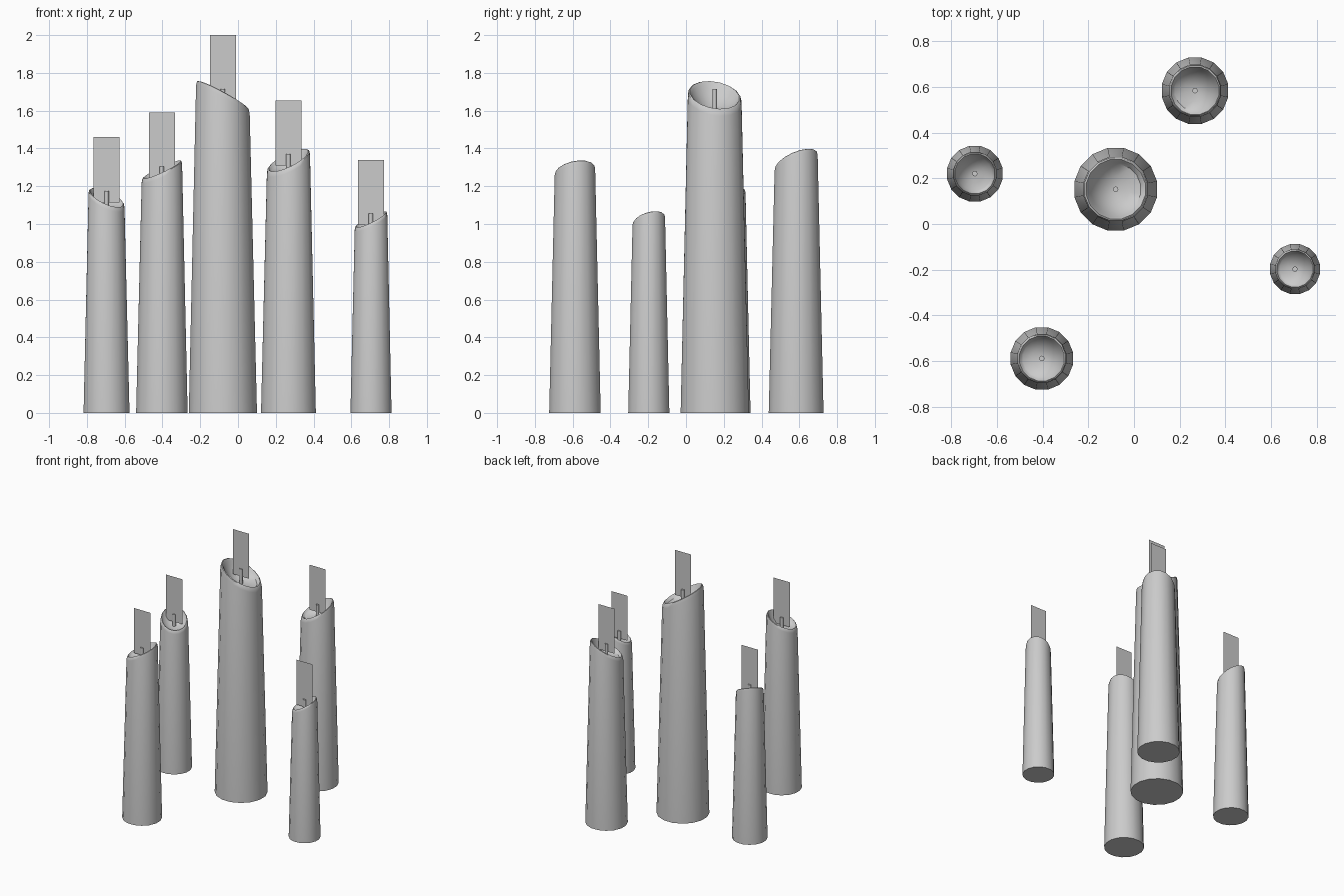
import bpy, bmesh, math

if "Cube" in bpy.data.objects:
    bpy.data.objects.remove(bpy.data.objects["Cube"])

SIDES = 16


def finish(name, bm, smooth=True):
    bmesh.ops.recalc_face_normals(bm, faces=bm.faces)
    mesh = bpy.data.meshes.new(name)
    bm.to_mesh(mesh)
    bm.free()
    ob = bpy.data.objects.new(name, mesh)
    bpy.context.collection.objects.link(ob)
    if smooth:
        bpy.context.view_layer.objects.active = ob
        ob.select_set(True)
        bpy.ops.object.shade_smooth_by_angle(angle=math.radians(40))
        ob.select_set(False)
    return ob


def candle(i, x, y, r_base, r_top, mid, sx, sy, flame_top):
    # wax body: tapered wall, slanted rim and hollow well
    bm = bmesh.new()
    k = r_top / 0.14
    profile = [  # radius, height, share of the slant
        (r_base, 0, 0),
        (r_top * 1.02, mid - 0.03 * k, 1),
        (r_top * 0.98, mid - 0.004, 1),
        (r_top * 0.93, mid, 1),
        (r_top * 0.86, mid - 0.012, 1),
        (r_top * 0.78, mid - 0.035 * k, 0.9),
        (r_top * 0.42, mid - 0.07 * k, 0.4),
    ]
    rings = []
    for r, z, s in profile:
        ring = []
        for j in range(SIDES):
            a = 2 * math.pi * (j + 0.5) / SIDES
            dx, dy = r * math.cos(a), r * math.sin(a)
            ring.append(bm.verts.new((x + dx, y + dy, z + s * (sx * dx + sy * dy))))
        rings.append(ring)
    for lo, hi in zip(rings, rings[1:]):
        for j in range(SIDES):
            n = (j + 1) % SIDES
            bm.faces.new((lo[j], lo[n], hi[n], hi[j]))
    bm.faces.new(rings[0][::-1])
    centre = bm.verts.new((x, y, mid - 0.08 * k))
    for j in range(SIDES):
        bm.faces.new((rings[-1][j], rings[-1][(j + 1) % SIDES], centre))
    finish(f"candle_{i}", bm)

    # wick
    z1 = flame_top - 0.285
    z0 = mid - 0.09 * k
    bpy.ops.mesh.primitive_cylinder_add(vertices=8, radius=0.012, depth=z1 - z0,
                                        location=(x, y, (z0 + z1) / 2))
    wick = bpy.context.object
    wick.name = f"wick_{i}"
    bpy.ops.object.shade_smooth_by_angle(angle=math.radians(50))
    wick.select_set(False)

    # flat flame card
    bm = bmesh.new()
    b = flame_top - 0.345
    bm.faces.new([bm.verts.new((x + dx, y, z)) for dx, z in
                  ((-0.069, b), (0.069, b), (0.069, flame_top), (-0.069, flame_top))])
    finish(f"flame_card_{i}", bm, smooth=False)


# x, y, base radius, top radius, rim mid height, slant x, slant y, flame top
candles = [
    (-0.08, 0.152, 0.184, 0.142, 1.683, -0.54, -0.14, 2.0),
    (-0.696, 0.22, 0.124, 0.095, 1.14, -0.40, 0.42, 1.46),
    (-0.403, -0.588, 0.139, 0.107, 1.288, 0.46, 0.16, 1.59),
    (0.267, 0.583, 0.148, 0.114, 1.338, 0.44, 0.36, 1.655),
    (0.704, -0.197, 0.111, 0.086, 1.025, 0.48, 0.24, 1.34),
]
for i, c in enumerate(candles, 1):
    candle(i, *c)
